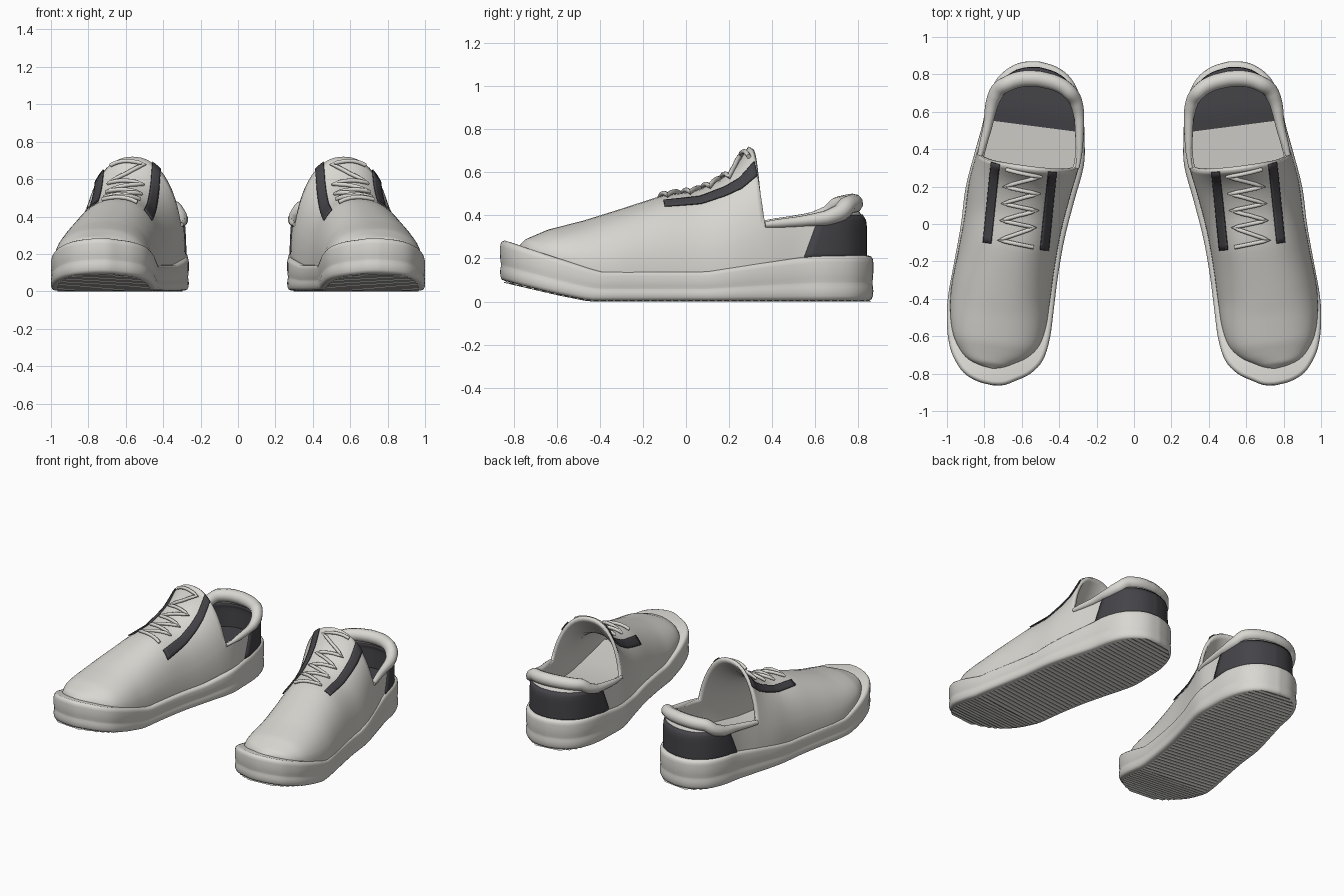
import bpy, bmesh, math
from mathutils import Vector

if "Cube" in bpy.data.objects:
    bpy.data.objects.remove(bpy.data.objects["Cube"])


def material(name, rgb):
    m = bpy.data.materials.new(name)
    m.use_nodes = True
    m.diffuse_color = (*rgb, 1)
    m.node_tree.nodes["Principled BSDF"].inputs["Base Color"].default_value = (*rgb, 1)
    return m


LIGHT = material("off white", (0.69, 0.68, 0.64))
DARK = material("charcoal", (0.058, 0.058, 0.066))
SHEAR = 0.13   # each shoe points slightly outward

# Sole outline: length position, inner x, outer x
OUTLINE = [(-.889, .755, .755), (-.88, .695, .83), (-.85, .635, .9), (-.8, .553, .945),
           (-.72, .487, .983), (-.6, .45, 1.0), (-.45, .43, .995), (-.25, .405, .96),
           (-.05, .37, .925), (.15, .32, .9), (.35, .268, .85), (.5, .265, .81),
           (.64, .272, .782), (.75, .302, .735), (.82, .35, .668), (.86, .42, .595),
           (.875, .51, .51)]
SOLE_TOP = [(-.9, .295), (-.4, .14), (.1, .14), (.35, .18), (.6, .213), (.9, .213)]
SOLE_BASE = [(-.9, .1), (-.6, .03), (-.45, 0), (.9, 0)]
RIDGE = [(-.8, .26), (-.77, .29), (-.66, .335), (-.5, .375), (-.32, .43), (-.13, .49),
         (.05, .515), (.17, .565), (.25, .62), (.33, .72), (.5, .8), (.84, 1)]
RIM = [(.33, .365), (.5, .38), (.62, .395), (.7, .42), (.76, .455), (.84, .465)]
LEAN = [(-.2, 0), (.33, .115), (.5, 0), (.65, 0), (.84, .6)]
SKEW = [(-.7, 0), (-.13, .028), (.15, .012), (.33, 0)]
OPENING, TOE, HEEL = .33, -.8, .838


def interp(table, t):
    if t <= table[0][0]:
        return table[0][1]
    for (a, p), (b, q) in zip(table, table[1:]):
        if t <= b:
            return p + (q - p) * (t - a) / (b - a)
    return table[-1][1]


def smooth_rows(table, steps):
    pts = [Vector(p) for p in [table[0], *table, table[-1]]]
    rows = []
    for a, b, c, d in zip(pts, pts[1:], pts[2:], pts[3:]):
        for k in range(steps):
            t = k / steps
            rows.append(b + (c - a) * t / 2 + (a - b * 2.5 + c * 2 - d / 2) * t * t
                        + (b * 1.5 - a / 2 - c * 1.5 + d / 2) * t ** 3)
    return rows + [pts[-1]]


ROWS = smooth_rows(OUTLINE, 4)
INNER = [(r[0], r[1]) for r in ROWS]
OUTER = [(r[0], r[2]) for r in ROWS]


def shear(x, v, z):
    return Vector((x, v + SHEAR * (x - .55), z))


def add_sheet(bm, rows, closed=False):
    grid = [[bm.verts.new(p) for p in row] for row in rows]
    for r, s in zip(grid, grid[1:]):
        n = len(r)
        for j in range(n if closed else n - 1):
            k = (j + 1) % n
            bm.faces.new((r[j], r[k], s[k], s[j]))


def finish(ob):
    ob.modifiers.new("pair", 'MIRROR').use_mirror_merge = False
    bpy.context.view_layer.objects.active = ob
    for o in bpy.context.selected_objects:
        o.select_set(False)
    ob.select_set(True)


def build(name, sheets, mat, shell=None, closed=False, smooth=True, up=False):
    bm = bmesh.new()
    for i, rows in enumerate(sheets):
        add_sheet(bm, rows, closed and i == 0)
    bmesh.ops.remove_doubles(bm, verts=bm.verts, dist=1e-4)
    bmesh.ops.recalc_face_normals(bm, faces=bm.faces)
    mid = Vector((.6, .1, -3 if up else .15))
    if sum(f.normal.dot(f.calc_center_median() - mid) * f.calc_area() for f in bm.faces) < 0:
        bmesh.ops.reverse_faces(bm, faces=bm.faces)
    me = bpy.data.meshes.new(name)
    bm.to_mesh(me)
    bm.free()
    me.materials.append(mat)
    ob = bpy.data.objects.new(name, me)
    bpy.context.collection.objects.link(ob)
    if shell:
        mod = ob.modifiers.new("thickness", 'SOLIDIFY')
        mod.thickness, mod.offset = shell
    finish(ob)
    if smooth:
        bpy.ops.object.shade_smooth_by_angle(angle=math.radians(50))
    return ob


def tube(name, points, radii, mat):
    cu = bpy.data.curves.new(name, 'CURVE')
    cu.dimensions = '3D'
    cu.bevel_depth, cu.bevel_resolution, cu.use_fill_caps = 1, 3, True
    sp = cu.splines.new('POLY')
    sp.points.add(len(points) - 1)
    for p, co, r in zip(sp.points, points, radii):
        p.co, p.radius = (*co, 1), r
    cu.materials.append(mat)
    ob = bpy.data.objects.new(name, cu)
    bpy.context.collection.objects.link(ob)
    finish(ob)
    bpy.ops.object.convert(target='MESH')
    bpy.ops.object.shade_smooth_by_angle(angle=math.radians(60))


# Sole: stacked outlines with a faint side groove
loop = [shear(r[1], r[0], 0) for r in ROWS] + [shear(r[2], r[0], 0) for r in ROWS[-2:0:-1]]


def sole_ring(inset, t):
    ring = []
    for i, p in enumerate(loop):
        d = (loop[(i + 1) % len(loop)] - loop[i - 1]).normalized()
        q = p + Vector((d.y, -d.x, 0)) * inset
        low = interp(SOLE_BASE, p.y) + .005
        q.z = low + (interp(SOLE_TOP, p.y) - low) * t
        ring.append(q)
    return ring


def cap(ring):
    n = len(ROWS)
    return [[ring[j], ring[-j] if 0 < j < n - 1 else ring[j]] for j in range(n)]


LEVELS = [(.02, 0), (.008, .03), (.002, .1), (0, .2), (.001, .3), (.004, .37), (.004, .42),
          (.001, .5), (0, .65), (0, .85), (.003, .93), (.01, .98), (.022, 1)]
rings = [sole_ring(*lv) for lv in LEVELS]
build("sole", [rings, cap(rings[0]), cap(rings[-1])], LIGHT, closed=True)

# Tread: corrugated sheet under the sole
tread = []
for k in range(101):
    v = -.865 + k * 1.72 / 100
    row = []
    for t in (.06, .5, .94):
        a, b = interp(INNER, v), interp(OUTER, v)
        p = shear(a + (b - a) * t, v, 0)
        p.z = interp(SOLE_BASE, p.y) + (.008 if k % 2 else 0)
        row.append(p)
    tread.append(row)
build("tread", [tread], LIGHT, smooth=False)


# Upper surface: an arch across the shoe at each length position, crest nearer the inner side
def section(v):
    u = -.889 + (v - TOE) * 1.764 / (HEEL - TOE)
    a, b = interp(INNER, u), interp(OUTER, u)
    c, half = (a + b) / 2, (b - a) * .468
    skew = min(interp(SKEW, v), half / 2)
    return c - skew, half - skew, half + skew, interp(SOLE_TOP, v + SHEAR * (c - .55)) - .02


def upper(v, a):
    c, inner, outer, low = section(v)
    cs = math.cos(a)
    x = c + (outer if cs > 0 else -inner) * abs(cs) ** .9
    z = low + (interp(RIDGE, v) - low) * abs(math.sin(a)) ** .9
    lift = max(z - .37, 0) if v > .5 else z - .37
    return shear(x, v - interp(LEAN, v) * lift, z)


def angle_at(v, z):
    low = section(v)[3]
    return math.asin(min(1, max(0, z - low) / (interp(RIDGE, v) - low)) ** (1 / .9))


def on_top(v, x, lift):
    c, inner, outer, _ = section(v)
    r = min(.98, (x - c) / outer if x > c else (c - x) / inner)
    a = math.acos(math.copysign(r ** (1 / .9), x - c))
    p = upper(v, a)
    n = (upper(v, a + .01) - p).cross(upper(v - .01, a) - p).normalized()
    return p + n * math.copysign(lift, n.z)


steps = [TOE + (r[0] + .889) * (HEEL - TOE) / 1.764 for r in ROWS]
front = [v for v in steps if v < OPENING - .01] + [OPENING]
back = [OPENING] + [v for v in steps if v > OPENING + .01]


# Wall running from one opening corner round the heel to the other
def around(stations, wall_row):
    rows = [wall_row(v, False) for v in stations]
    return rows + [wall_row(v, True) for v in stations[-2::-1]]


def quarter_row(v, mirrored):
    angles = [angle_at(v, interp(RIM, v)) * k / 8 for k in range(9)]
    return [upper(v, math.pi - a if mirrored else a) for a in angles]


def counter_row(v, mirrored):
    row = []
    for k in range(9):
        z = .2 + .2 * k / 8
        w = v + .38 * (HEEL - v) / (HEEL - .515) * (z - .2)
        a = angle_at(w, z)
        row.append(upper(w, math.pi - a if mirrored else a))
    return row


corner = angle_at(OPENING, interp(RIM, OPENING))
half_arch = [corner * k / 8 for k in range(8)]
arch = (half_arch + [corner + (math.pi - 2 * corner) * k / 20 for k in range(21)]
        + [math.pi - a for a in half_arch[::-1]])
vamp = [[upper(v, a) for a in arch] for v in front]
quarter = around(back, quarter_row)
build("upper", [vamp, quarter], LIGHT, (.022, -1))
counter = around([.515] + [v for v in back if v > .53], counter_row)
build("heel_counter", [counter], DARK, (.034, -.6))

# Padded collar, thicker toward the heel
rim = [row[-1] - Vector((0, 0, .008)) for row in quarter]
PAD = [(.34, .012), (.42, .02), (.55, .026), (.7, .04), (.8, .046)]
tube("collar", rim, [interp(PAD, p.y) for p in rim], LIGHT)

# Insole, dark at the heel
insole = []
for v in [-.5, -.2, 0, .2, .4, .525] + [v for v in back if v > .54][:-2]:
    c, inner, outer, low = section(v)
    insole.append([shear(x, v, low + .026) for x in (c - .92 * inner, c, c + .92 * outer)])
floor = build("insole", [insole], LIGHT, up=True)
floor.data.materials.append(DARK)
for f in floor.data.polygons:
    if f.center.y - SHEAR * (f.center.x - .55) > .525:
        f.material_index = 1


# Dark eyelet stays on both sides of the lacing
def lace_axis(v):
    return .62 - .1 * v


for side, label in ((-1, "inner"), (1, "outer")):
    stay = []
    for k in range(17):
        v = -.13 + .46 * k / 16
        stay.append([on_top(v, lace_axis(v) + side * (.128 + .042 * j / 4), .002) for j in range(5)])
    build(label + "_eyelet_stay", [stay], DARK, (.008, 1), up=True)

# Zigzag lace
ends = []
for v in (-.12, -.01, .09, .19, .30):
    ends += [(v, -1), (v + .015, 1)]
path = []
for (v0, s0), (v1, s1) in zip(ends, ends[1:]):
    for k in range(6):
        t = k / 6
        v, s = v0 + (v1 - v0) * t, s0 + (s1 - s0) * t
        path.append(on_top(v, lace_axis(v) + .088 * s, .011))
path.append(on_top(ends[-1][0], lace_axis(ends[-1][0]) + .088, .011))
tube("lace", path, [.011] * len(path), LIGHT)
